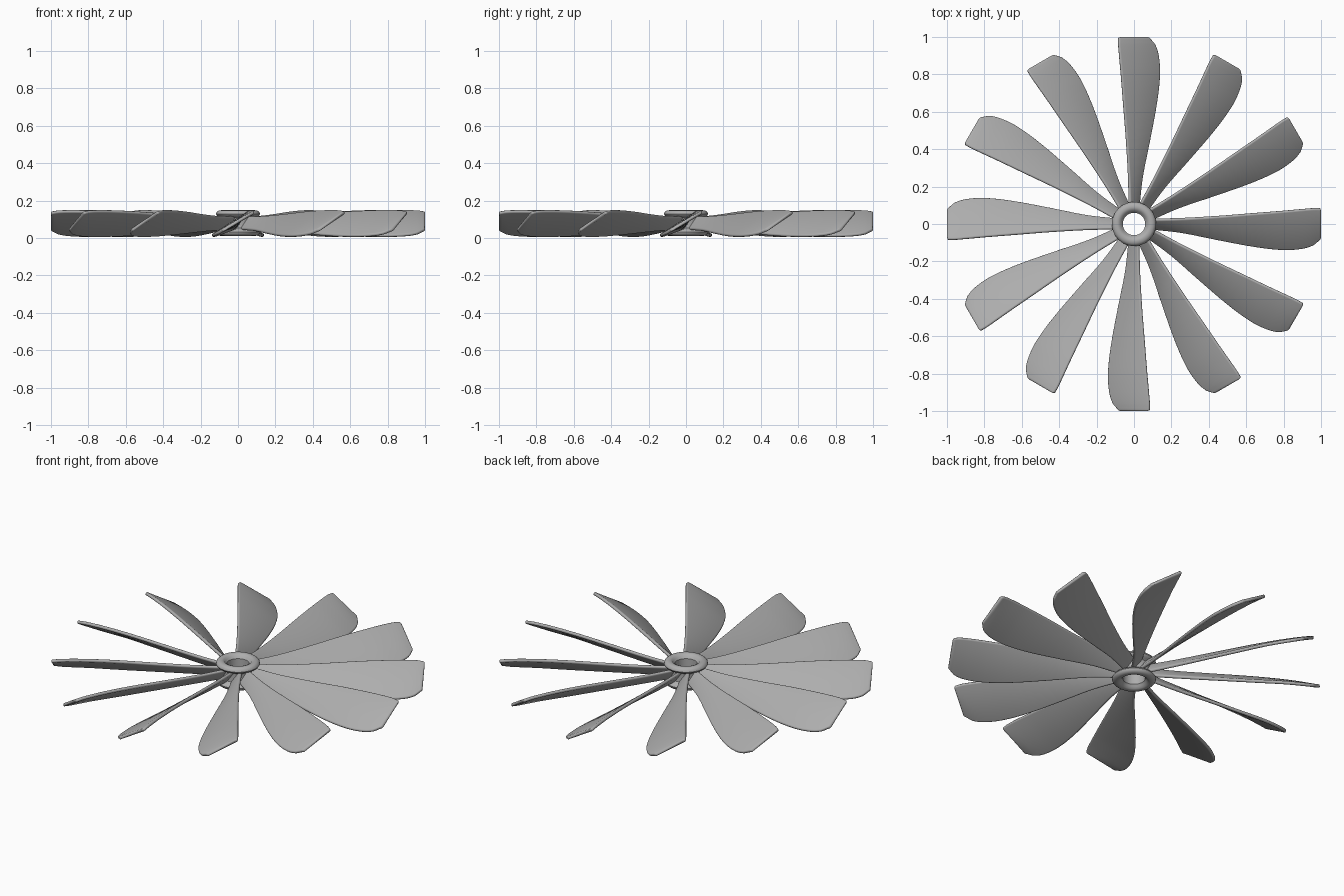
import bpy, bmesh, math
from mathutils import Vector

cube = bpy.data.objects.get("Cube")
if cube:
    bpy.data.objects.remove(cube)

metal = bpy.data.materials.new("grey metal")
metal.use_nodes = True
GREY = (0.42, 0.42, 0.42, 1)
metal.diffuse_color = GREY
metal.node_tree.nodes["Principled BSDF"].inputs["Base Color"].default_value = GREY

BLADES = 12
HALF = 0.009      # half the blade thickness
ARC = 6           # steps round each blade edge

# Blade stations: radius, high edge (y, z), low edge (y, z)
STATIONS = [Vector(s) for s in (
    (0.08, 0.025, 0.115, -0.025, 0.045),
    (0.25, 0.030, 0.115, -0.045, 0.040),
    (0.45, 0.042, 0.125, -0.085, 0.026),
    (0.65, 0.058, 0.138, -0.122, 0.013),
    (0.80, 0.070, 0.144, -0.138, 0.010),
    (0.90, 0.079, 0.145, -0.131, 0.014),
    (0.96, 0.084, 0.143, -0.112, 0.024),
    (0.992, 0.084, 0.138, -0.085, 0.040),
)]


def spline(rows, steps):
    """Smooth rows of numbers through the given stations."""
    result = []
    for i in range(len(rows) - 1):
        a, b = rows[max(i - 1, 0)], rows[i]
        c, d = rows[i + 1], rows[min(i + 2, len(rows) - 1)]
        m0 = (c - a) / (c[0] - a[0]) * (c[0] - b[0])
        m1 = (d - b) / (d[0] - b[0]) * (c[0] - b[0])
        for k in range(steps):
            t = k / steps
            result.append(b * (2*t**3 - 3*t*t + 1) + m0 * (t**3 - 2*t*t + t)
                          + c * (3*t*t - 2*t**3) + m1 * (t**3 - t*t))
    return result + [rows[-1]]


def section(row, half):
    """Rounded strip across the blade between its high and low edges."""
    r, hy, hz, ly, lz = row
    high, low = Vector((r, hy, hz)), Vector((r, ly, lz))
    along = (high - low).normalized()
    normal = Vector((0, -along.z, along.y))
    high -= along * HALF
    low += along * HALF
    points = []
    for centre, start in ((high, -math.pi / 2), (low, math.pi / 2)):
        for k in range(ARC + 1):
            a = start + math.pi * k / ARC
            points.append(centre + (along * math.cos(a) + normal * math.sin(a)) * half)
    return points


def finish(bm, name, angle=40):
    bmesh.ops.recalc_face_normals(bm, faces=bm.faces)
    mesh = bpy.data.meshes.new(name)
    bm.to_mesh(mesh)
    bm.free()
    obj = bpy.data.objects.new(name, mesh)
    bpy.context.collection.objects.link(obj)
    mesh.materials.append(metal)
    bpy.ops.object.select_all(action="DESELECT")
    obj.select_set(True)
    bpy.context.view_layer.objects.active = obj
    bpy.ops.object.shade_smooth_by_angle(angle=math.radians(angle))
    return obj


# Blade: lofted sections, closed by a rounded tip
bm = bmesh.new()
rings = [section(row, HALF) for row in spline(STATIONS, 4)]
tip = STATIONS[-1]
for t in (0.5, 0.85, 1.0):
    row = tip.copy()
    row[0] += 0.008 * t
    inset = (row[1] - row[3]) * 0.05 * t * t
    row[1] -= inset
    row[3] += inset
    rings.append(section(row, HALF * max(math.sqrt(1 - t * t), 0.3)))
loops = [[bm.verts.new(p) for p in ring] for ring in rings]
for a, b in zip(loops, loops[1:]):
    for i in range(len(a)):
        j = (i + 1) % len(a)
        bm.faces.new((a[i], a[j], b[j], b[i]))
bm.faces.new(loops[0])
bm.faces.new(loops[-1])
blade = finish(bm, "blade_1")

# Repeat the blade round the hub
for n in range(1, BLADES):
    other = bpy.data.objects.new(f"blade_{n + 1}", blade.data)
    other.rotation_euler.z = math.tau * n / BLADES
    bpy.context.collection.objects.link(other)

# Hub: a spool with a rounded flange at each end and an open bore
upper = [(0.060, 0.080), (0.060, 0.126), (0.068, 0.135), (0.076, 0.145), (0.088, 0.149),
         (0.104, 0.147), (0.115, 0.138), (0.118, 0.128), (0.112, 0.118),
         (0.098, 0.113), (0.090, 0.106), (0.088, 0.080)]
lower = [(r, 0.16 - z) for r, z in reversed(upper[1:-1])]
profile = upper + lower
bm = bmesh.new()
verts = [bm.verts.new((r, 0, z)) for r, z in profile]
edges = [bm.edges.new((v, verts[(i + 1) % len(verts)])) for i, v in enumerate(verts)]
bmesh.ops.spin(bm, geom=verts + edges, axis=(0, 0, 1), cent=(0, 0, 0),
               angle=math.tau, steps=48, use_duplicate=False)
bmesh.ops.remove_doubles(bm, verts=bm.verts, dist=0.0001)
finish(bm, "hub")
